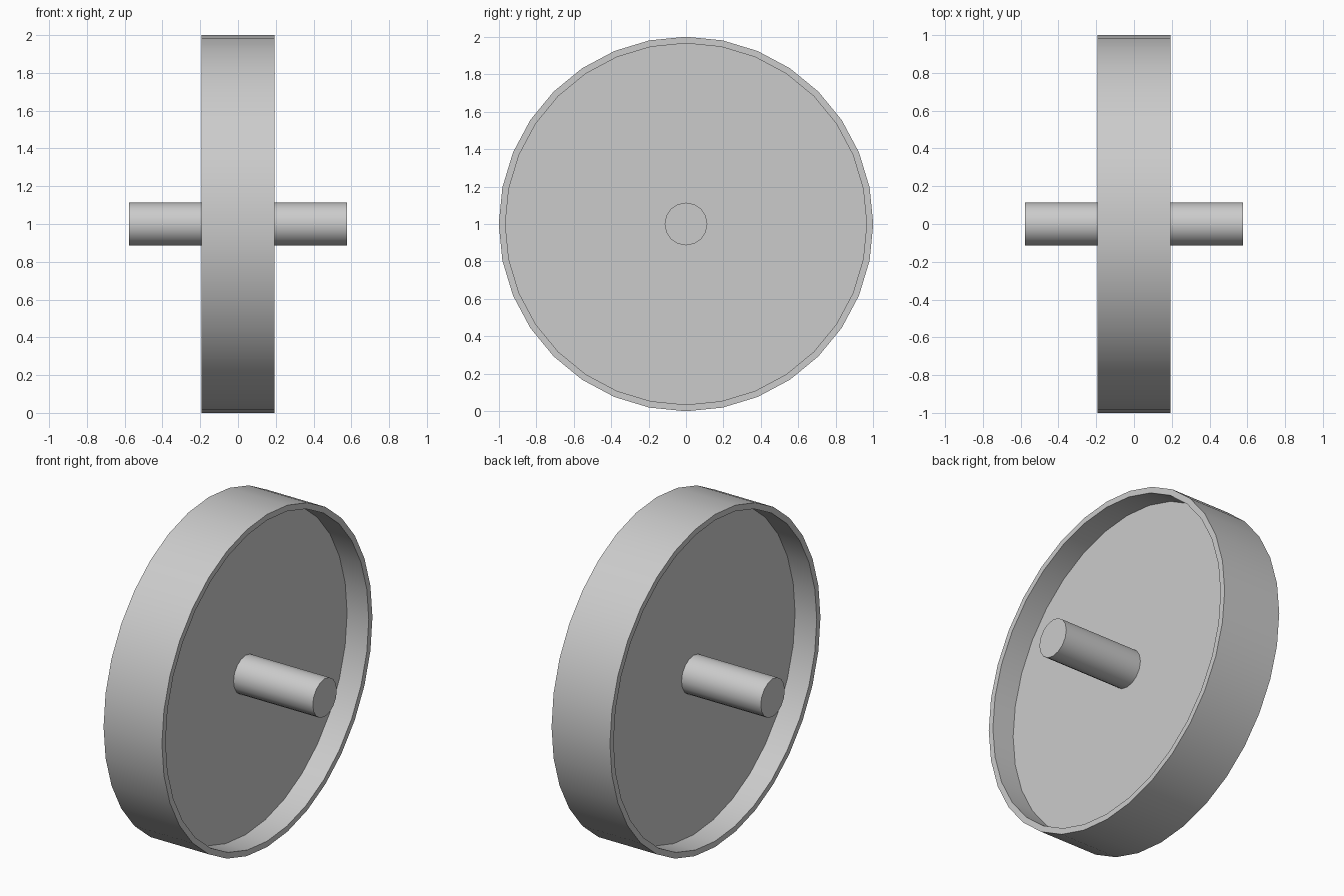
import bpy
import bmesh
import math
from mathutils import Vector

default = bpy.data.objects.get("Cube")
if default:
    bpy.data.objects.remove(default, do_unlink=True)

HUB = Vector((0, 0, 1))
AXLE_R, AXLE_HALF = 0.114, 0.577
RIM_R, INNER_R, RIM_HALF = 1.0, 0.965, 0.194
WEB_HALF = 0.05

grey = bpy.data.materials.new("plain_grey")
grey.use_nodes = True
grey.diffuse_color = (0.6, 0.6, 0.6, 1)
grey.node_tree.nodes["Principled BSDF"].inputs["Base Color"].default_value = (0.6, 0.6, 0.6, 1)


def lathe(name, profile, sides, closed):
    """Turn an (x, radius) profile around the x axis through the hub."""
    bm = bmesh.new()
    verts = [bm.verts.new((x, 0, r)) for x, r in profile]
    edges = [bm.edges.new(pair) for pair in zip(verts, verts[1:])]
    if closed:
        edges.append(bm.edges.new((verts[-1], verts[0])))
    bmesh.ops.spin(bm, geom=verts + edges, cent=(0, 0, 0), axis=(1, 0, 0),
                   angle=math.tau, steps=sides, use_merge=False)
    bmesh.ops.remove_doubles(bm, verts=bm.verts, dist=0.0001)
    # Cap the open ends of an unclosed profile
    bmesh.ops.holes_fill(bm, edges=[e for e in bm.edges if e.is_boundary], sides=0)
    bmesh.ops.recalc_face_normals(bm, faces=bm.faces)
    mesh = bpy.data.meshes.new(name)
    bm.to_mesh(mesh)
    bm.free()
    mesh.materials.append(grey)
    obj = bpy.data.objects.new(name, mesh)
    obj.location = HUB
    bpy.context.collection.objects.link(obj)
    bpy.ops.object.select_all(action="DESELECT")
    obj.select_set(True)
    bpy.context.view_layer.objects.active = obj
    bpy.ops.object.shade_smooth_by_angle(angle=math.radians(30))
    return obj


# Wheel: an outer rim standing proud of a thin central web on both sides
right_half = [(WEB_HALF, AXLE_R * 0.8), (WEB_HALF, INNER_R),
              (RIM_HALF, INNER_R), (RIM_HALF, RIM_R)]
left_half = [(-x, r) for x, r in reversed(right_half)]
lathe("wheel", right_half + left_half, 32, True)

# Axle: a solid rod through the hub
lathe("axle", [(-AXLE_HALF, AXLE_R), (AXLE_HALF, AXLE_R)], 16, False)
